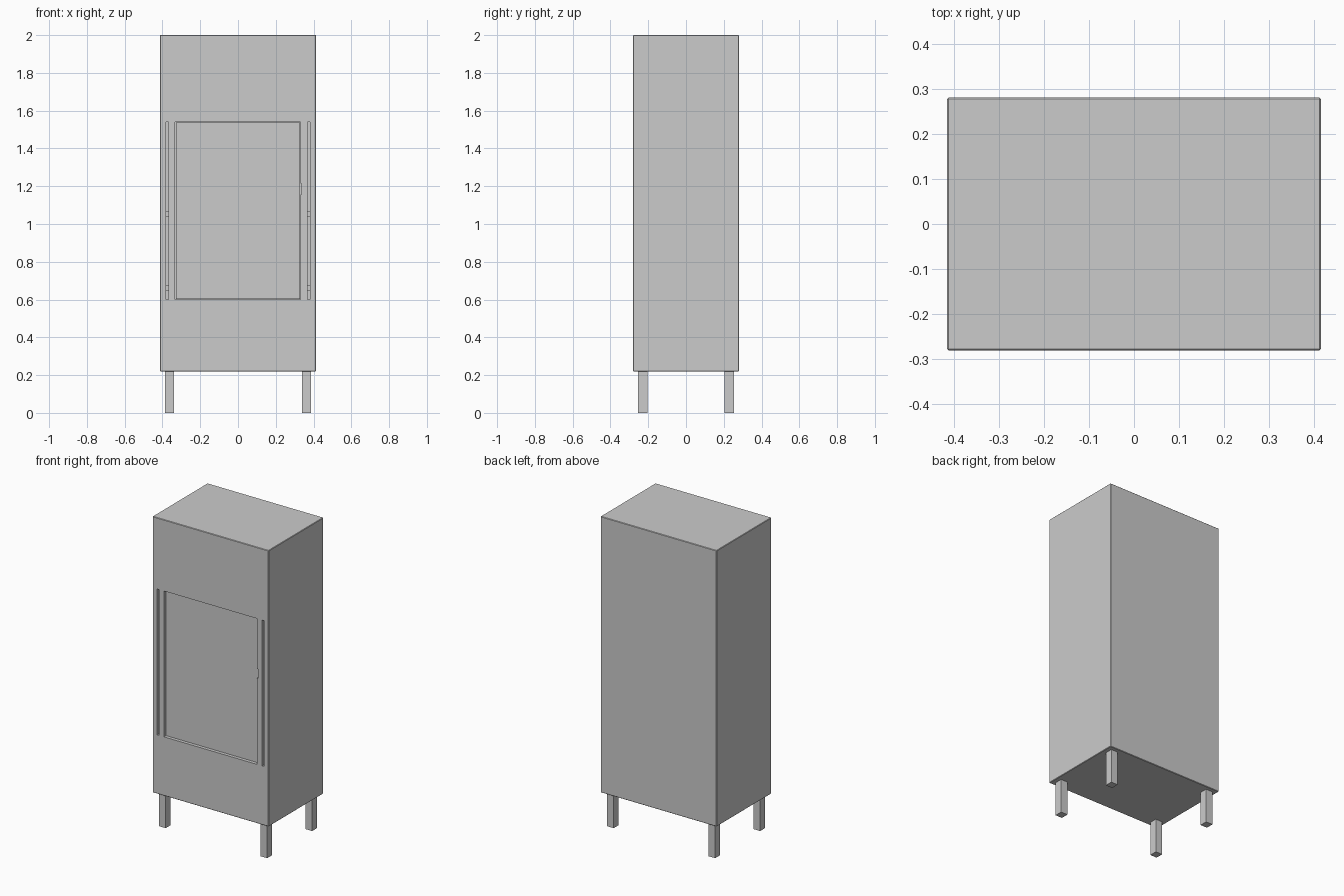
import bpy

if "Cube" in bpy.data.objects:
    bpy.data.objects.remove(bpy.data.objects["Cube"])


def box(name, x, y, z, bevel=0.0):
    """Axis-aligned box from three (min, max) ranges."""
    bpy.ops.mesh.primitive_cube_add(
        size=1, location=[(r[0] + r[1]) / 2 for r in (x, y, z)])
    ob = bpy.context.object
    ob.name = name
    ob.scale = [r[1] - r[0] for r in (x, y, z)]
    bpy.ops.object.transform_apply(location=False, rotation=False, scale=True)
    if bevel:
        mod = ob.modifiers.new("edge_chamfer", 'BEVEL')
        mod.width = bevel
        mod.segments = 1
        bpy.ops.object.modifier_apply(modifier=mod.name)
    return ob


def cut(target, x, y, z):
    """Carve a box out of the target."""
    cutter = box("cutter", x, y, z)
    mod = target.modifiers.new("recess", 'BOOLEAN')
    mod.operation = 'DIFFERENCE'
    mod.solver = 'EXACT'
    mod.object = cutter
    bpy.context.view_layer.objects.active = target
    bpy.ops.object.modifier_apply(modifier=mod.name)
    bpy.data.objects.remove(cutter, do_unlink=True)


FRONT = -0.28
Z0, Z1 = 0.60, 1.54

# Main case with slightly eased edges
case = box("cabinet_case", (-0.414, 0.414), (FRONT, 0.28), (0.22, 2.0), 0.003)

# Door opening and finger notch beside it
cut(case, (-0.333, 0.33), (-0.30, -0.25), (Z0, Z1))
cut(case, (0.325, 0.337), (-0.30, -0.2505), (1.155, 1.215))

# Vertical slots either side of the door
for s in (-1, 1):
    xs = sorted((s * 0.368, s * 0.381))
    cut(case, xs, (-0.30, -0.25), (Z0, Z1))

# Door panel set back in its opening
box("door_panel", (-0.329, 0.327), (-0.262, -0.249), (Z0 + 0.002, Z1 - 0.002))

# Small catches deep in the slots
for side, s in (("left", -1), ("right", 1)):
    for level, z in (("lower", 0.66), ("upper", 1.055)):
        xs = sorted((s * 0.367, s * 0.382))
        box(f"{side}_{level}_catch", xs, (-0.258, -0.249), (z - 0.015, z + 0.015))

# Four square legs
for side, sx in (("left", -1), ("right", 1)):
    for end, sy in (("front", -1), ("back", 1)):
        box(f"{end}_{side}_leg", sorted((sx * 0.338, sx * 0.386)),
            sorted((sy * 0.204, sy * 0.254)), (0.0, 0.222))
